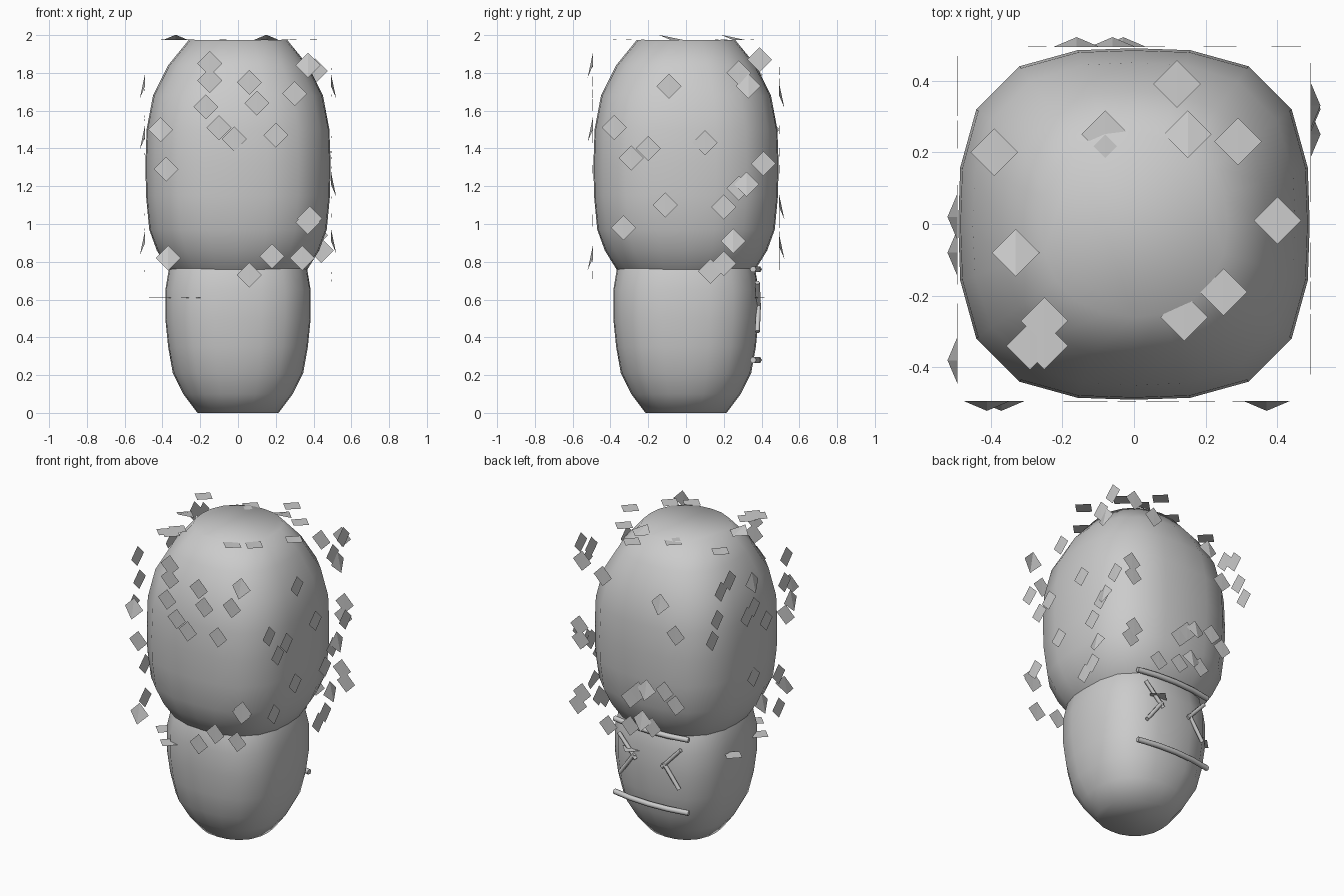
import bpy, bmesh, math
from mathutils import Vector

if "Cube" in bpy.data.objects:
    bpy.data.objects.remove(bpy.data.objects["Cube"])


def add_mesh(name, bm):
    me = bpy.data.meshes.new(name)
    bmesh.ops.recalc_face_normals(bm, faces=bm.faces)
    bm.to_mesh(me)
    bm.free()
    ob = bpy.data.objects.new(name, me)
    bpy.context.collection.objects.link(ob)
    return ob


def smooth(ob, deg):
    bpy.ops.object.select_all(action='DESELECT')
    ob.select_set(True)
    bpy.context.view_layer.objects.active = ob
    bpy.ops.object.shade_smooth_by_angle(angle=math.radians(deg))


def loft(name, profile, sides=20):
    """Stack of rounded-square rings; profile rows are (radius, z, squareness)."""
    bm = bmesh.new()
    rings = []
    for r, z, n in profile:
        ring = []
        for i in range(sides):
            a = 2 * math.pi * i / sides
            c, s = math.cos(a), math.sin(a)
            k = r / (abs(c) ** n + abs(s) ** n) ** (1 / n)
            ring.append(bm.verts.new((k * c, k * s, z)))
        rings.append(ring)
    for a, b in zip(rings, rings[1:]):
        for i in range(sides):
            j = (i + 1) % sides
            bm.faces.new((a[i], a[j], b[j], b[i]))
    bm.faces.new(rings[0])
    bm.faces.new(rings[-1])
    ob = add_mesh(name, bm)
    smooth(ob, 60)


# nut body and big cap
loft("nut", [(.215, 0, 2.3), (.29, .1, 2.4), (.345, .21, 2.6), (.37, .35, 2.8),
             (.385, .5, 2.9), (.385, .65, 2.9), (.36, .8, 2.7), (.28, .95, 2.4)])
loft("cap", [(.27, .68, 2.4), (.365, .755, 2.6), (.43, .86, 2.7), (.47, .97, 2.9),
             (.487, 1.15, 3), (.49, 1.32, 3), (.484, 1.5, 3), (.45, 1.68, 2.8),
             (.37, 1.84, 2.5), (.26, 1.975, 2.2)])

# loose scales lying on the planes around the cap
V = Vector
X, Y, Z = V((1, 0, 0)), V((0, 1, 0)), V((0, 0, 1))


def scales(name, origin, u, v, out, places, size=.066):
    bm = bmesh.new()
    for i, (a, b) in enumerate(places):
        c = origin + u * a + v * b
        lift = out * (.028 if i % 5 == 4 else .002)
        top, left, right = c + v * size, c - u * size, c + u * size
        low = c - v * size + lift
        t, l, w, r = [bm.verts.new(p) for p in (top, left, low, right)]
        bm.faces.new((t, l, w))
        bm.faces.new((t, w, r))
    add_mesh(name, bm)


scales("front_scales", Y * -.493, X, Z, -Y, [
    (-.15, 1.85), (-.15, 1.76), (-.17, 1.62), (-.1, 1.51), (-.41, 1.5), (-.02, 1.45),
    (-.38, 1.29), (.06, 1.75), (.1, 1.64), (.37, 1.84), (.3, 1.69), (.2, 1.47),
    (.37, 1.01), (.38, 1.03), (-.37, .82), (.18, .83), (.34, .82), (.06, .73)])
scales("right_scales", X * .492, Y, Z, X, [
    (-.09, 1.73), (-.38, 1.51), (-.29, 1.35), (-.2, 1.4), (.33, 1.73), (-.33, .98),
    (.1, 1.43), (.2, 1.09), (.28, 1.19), (.32, 1.21), (.41, 1.32), (.28, 1.8),
    (-.11, 1.1), (.39, 1.87), (.25, .91), (.2, .79), (.13, .75)])
scales("back_scales", Y * .493, X, Z, Y, [
    (.43, 1.38), (.42, 1.29), (.41, 1.81), (.26, 1.75), (-.16, 1.68), (-.27, 1.5),
    (.41, .94), (.06, 1.0), (0, 1.06), (-.06, 1.09), (-.19, 1.11), (-.27, 1.04),
    (.22, .78), (.06, .82), (-.03, .88), (-.1, .85), (.44, .86)])
scales("left_scales", X * -.492, Y, Z, -X, [
    (.25, 1.83), (.34, 1.79), (.38, 1.62), (.43, 1.5), (.02, 1.73), (0, 1.56),
    (-.13, 1.42), (.07, 1.52), (-.32, 1.6), (-.38, 1.46), (-.34, 1.76), (0, 1.1),
    (-.26, 1.02), (-.26, .8), (-.08, .9)])
scales("top_scales", Z * 1.974, X, Y, Z, [
    (.12, .39), (-.39, .2), (.29, .23), (.4, .01), (-.33, -.08), (-.25, -.27),
    (-.29, -.34), (-.25, -.34), (-.08, .25), (.15, .25), (.14, -.26), (.25, -.19)])
scales("bottom_scales", Z * .61, X, Y, -Z, [
    (-.42, .11), (-.25, -.36), (.13, .38), (-.38, -.22)])


# face marks on the back of the nut: rods swept along short paths
def rod(name, pts, radius):
    cu = bpy.data.curves.new(name, 'CURVE')
    cu.dimensions = '3D'
    cu.bevel_depth = radius
    cu.bevel_resolution = 1
    cu.use_fill_caps = True
    sp = cu.splines.new('POLY')
    sp.points.add(len(pts) - 1)
    for p, co in zip(sp.points, pts):
        p.co = (*co, 1)
    bpy.context.collection.objects.link(bpy.data.objects.new(name, cu))


for label, z in (("upper", .76), ("lower", .28)):
    rod(label + "_bar", [(.27 * t, .385 - .03 * t * t, z)
                         for t in (-1, -.5, 0, .5, 1)], .017)
for label, s in (("left", -1), ("right", 1)):
    rod(label + "_upper_stroke", [(s * .225, .378, .69), (s * .095, .384, .55)], .013)
    rod(label + "_lower_stroke", [(s * .105, .384, .58), (s * .215, .378, .43)], .013)
